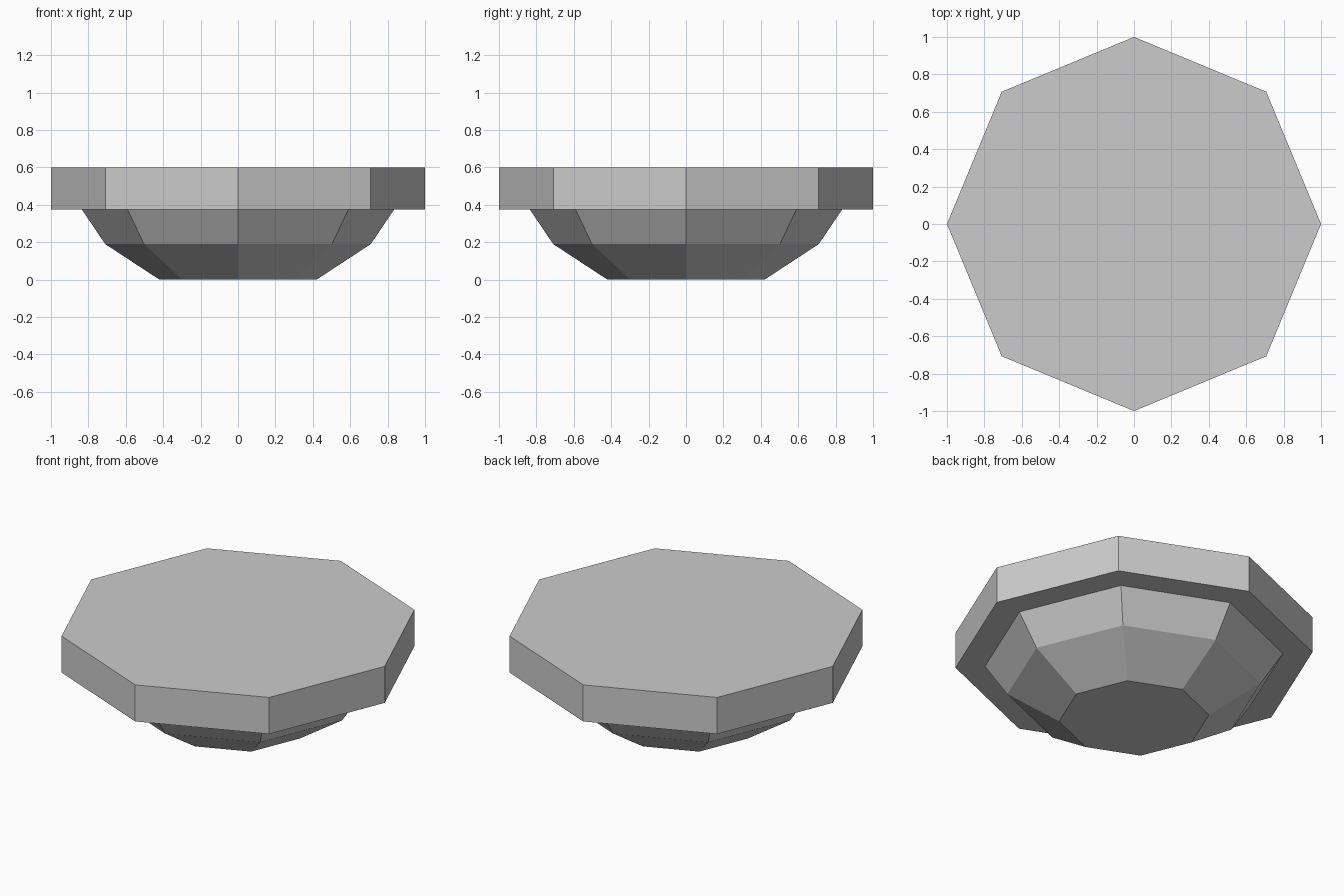
import bpy
import bmesh
from math import cos, sin, pi

SIDES = 8

cube = bpy.data.objects.get("Cube")
if cube:
    bpy.data.objects.remove(cube, do_unlink=True)

# Single flat stone grey
grey = bpy.data.materials.new("stone_grey")
grey.use_nodes = True
colour = (0.6, 0.6, 0.6, 1)
grey.diffuse_color = colour
grey.node_tree.nodes["Principled BSDF"].inputs["Base Color"].default_value = colour


def octagonal_solid(name, profile):
    """Closed flat-sided solid from (radius, height) rings, bottom to top."""
    bm = bmesh.new()
    angles = [2 * pi * i / SIDES for i in range(SIDES)]
    rings = [[bm.verts.new((r * cos(a), r * sin(a), z)) for a in angles]
             for r, z in profile]
    for low, high in zip(rings, rings[1:]):
        for i in range(SIDES):
            j = (i + 1) % SIDES
            bm.faces.new((low[i], low[j], high[j], high[i]))
    bm.faces.new(rings[0][::-1])
    bm.faces.new(rings[-1])
    mesh = bpy.data.meshes.new(name)
    bm.to_mesh(mesh)
    bm.free()
    mesh.materials.append(grey)
    obj = bpy.data.objects.new(name, mesh)
    bpy.context.collection.objects.link(obj)
    return obj


# Flat slab on top
octagonal_solid("top_slab", [(1, 0.375), (1, 0.6)])

# Tapered bowl underneath, let slightly into the slab
octagonal_solid("lower_bowl", [(0.42, 0), (0.71, 0.19), (0.835, 0.375), (0.835, 0.385)])
